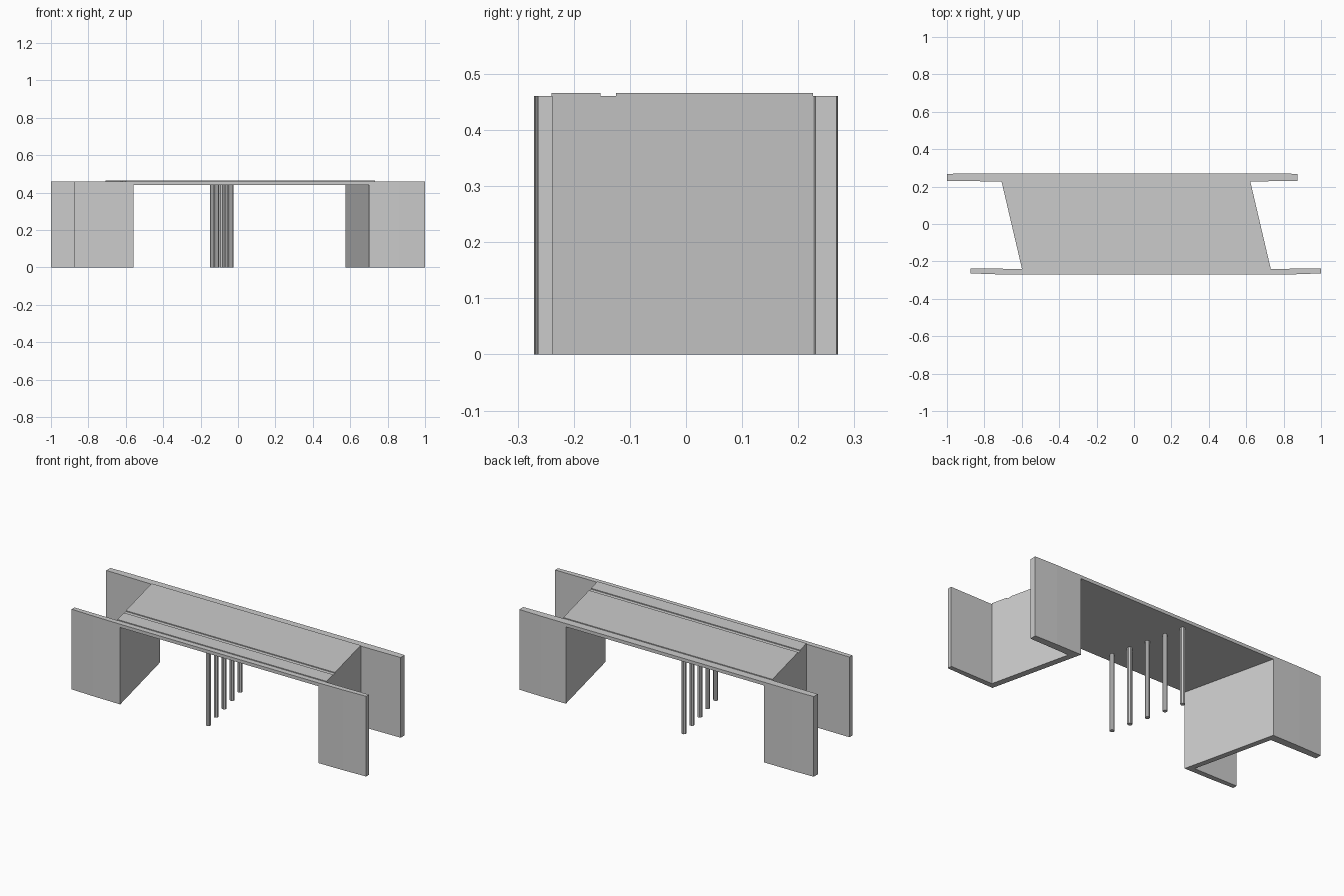
import bpy, bmesh, math

if "Cube" in bpy.data.objects:
    bpy.data.objects.remove(bpy.data.objects["Cube"])

SKEW = -0.234            # x shift per unit of y across the bridge
TOP = 0.461              # top of walls and deck
SOFFIT = 0.442           # underside of deck


def skew(x, y):
    return (x + SKEW * y, y)


def prism(name, outline, z0, z1):
    """Extrude a flat outline from z0 to z1."""
    bm = bmesh.new()
    face = bm.faces.new([bm.verts.new((x, y, z0)) for x, y in outline])
    new = bmesh.ops.extrude_face_region(bm, geom=[face])["geom"]
    verts = [v for v in new if isinstance(v, bmesh.types.BMVert)]
    bmesh.ops.translate(bm, verts=verts, vec=(0, 0, z1 - z0))
    bmesh.ops.recalc_face_normals(bm, faces=bm.faces)
    mesh = bpy.data.meshes.new(name)
    bm.to_mesh(mesh)
    bm.free()
    obj = bpy.data.objects.new(name, mesh)
    bpy.context.collection.objects.link(obj)
    return obj


def strip(name, x0, x1, y0, y1, z0, z1):
    """Skewed slab between two x edges and two y edges."""
    return prism(name, [skew(x0, y0), skew(x1, y0), skew(x1, y1), skew(x0, y1)], z0, z1)


def abutment(name, inner, outer, back_tip, front_tip):
    """Skewed support wall with a gently bent wing wall at each end."""
    s = 1 if outer > 0 else -1
    outline = [
        (back_tip, 0.268), (back_tip - s * 0.14, 0.271), skew(inner, 0.271),
        skew(inner, -0.271), (front_tip - s * 0.14, -0.269), (front_tip, -0.264),
        (front_tip, -0.238), skew(outer, -0.24), skew(outer, 0.227), (back_tip, 0.231),
    ]
    prism(name, outline, 0, TOP)


# Abutments with wing walls
abutment("left_abutment", -0.623, -0.655, -1.0, -0.873)
abutment("right_abutment", 0.638, 0.675, 0.873, 1.0)

# Deck slab between the abutments
strip("deck", -0.623, 0.638, -0.271, 0.271, SOFFIT, TOP)

# Raised road and footway surfaces with a gutter between them
strip("footway", -0.655, 0.675, -0.24, -0.152, TOP, 0.466)
strip("roadway", -0.655, 0.675, -0.125, 0.226, TOP, 0.466)

# Row of pier columns following the skew
R = 0.0132
for i in range(5):
    cx, cy = skew(-0.088, (i - 2) * 0.108)
    ring = [(cx + R * math.cos(math.radians(22.5 + 45 * k)),
             cy + R * math.sin(math.radians(22.5 + 45 * k))) for k in range(8)]
    prism(f"pier_column_{i + 1}", ring, 0, SOFFIT)
